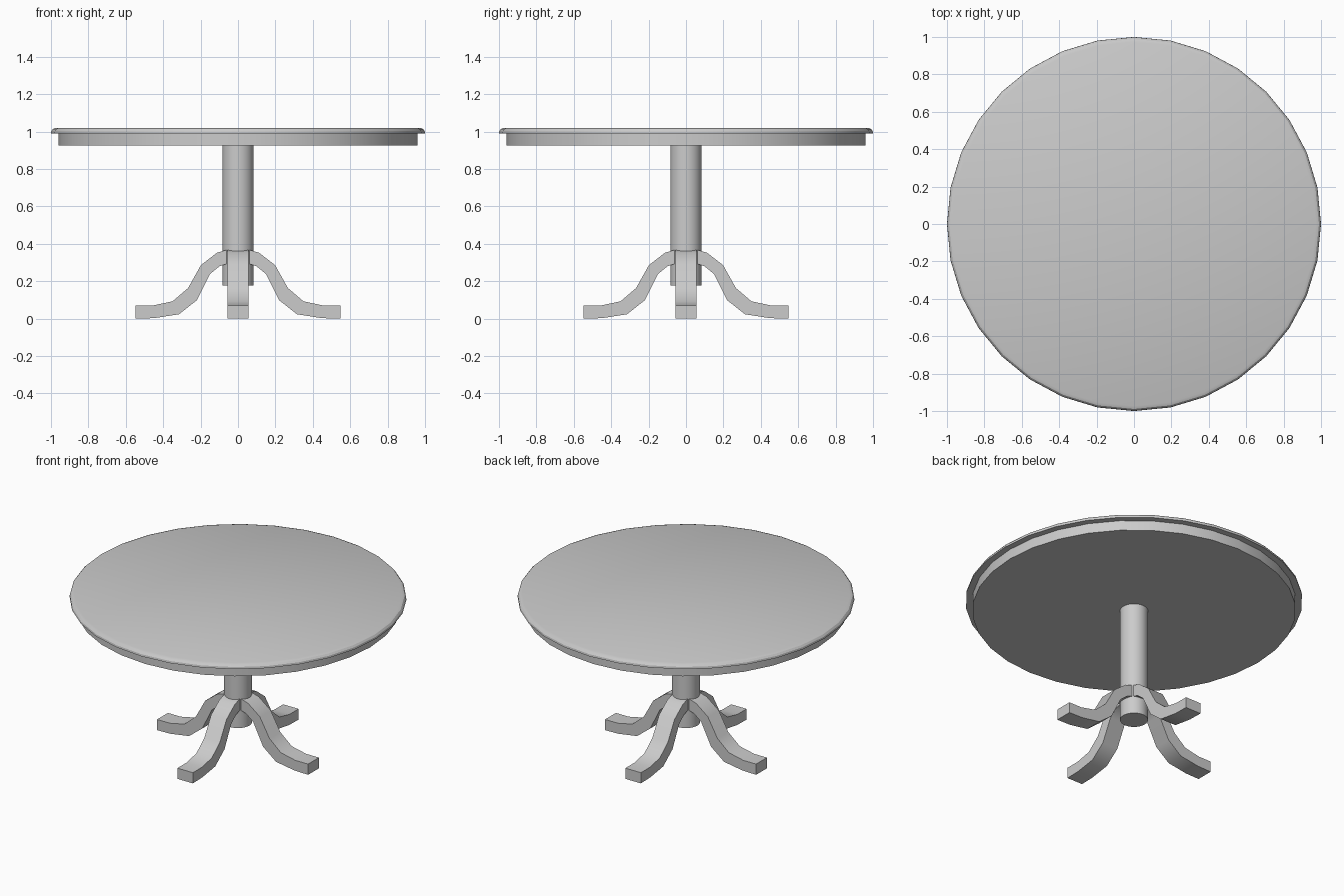
import bpy, bmesh
from math import cos, sin, pi, radians

if "Cube" in bpy.data.objects:
    bpy.data.objects.remove(bpy.data.objects["Cube"])


def finish(bm, name):
    bmesh.ops.recalc_face_normals(bm, faces=bm.faces)
    me = bpy.data.meshes.new(name)
    bm.to_mesh(me)
    bm.free()
    ob = bpy.data.objects.new(name, me)
    bpy.context.collection.objects.link(ob)
    bpy.ops.object.select_all(action='DESELECT')
    ob.select_set(True)
    bpy.context.view_layer.objects.active = ob
    bpy.ops.object.shade_smooth_by_angle(angle=radians(30))
    return ob


def lathe(name, profile, sides=32):
    """Closed turned solid from (radius, z) points, bottom to top."""
    bm = bmesh.new()
    rings = [[bm.verts.new((r * cos(2 * pi * i / sides), r * sin(2 * pi * i / sides), z))
              for i in range(sides)] for r, z in profile]
    for a, b in zip(rings, rings[1:]):
        for i in range(sides):
            j = (i + 1) % sides
            bm.faces.new((a[i], a[j], b[j], b[i]))
    bm.faces.new(rings[0])
    bm.faces.new(rings[-1])
    return finish(bm, name)


def leg(name, angle, half_width=0.056):
    """Curved leg: upper and lower (radius, z) outlines given width."""
    upper = [(0.05, 0.366), (0.065, 0.366), (0.112, 0.352), (0.198, 0.286), (0.267, 0.163),
             (0.35, 0.092), (0.455, 0.07), (0.547, 0.07)]
    lower = [(0.05, 0.292), (0.062, 0.292), (0.098, 0.28), (0.15, 0.238), (0.22, 0.098),
             (0.315, 0.023), (0.45, 0.002), (0.547, 0.0)]
    bm = bmesh.new()
    c, s = cos(angle), sin(angle)
    sections = [[bm.verts.new((r * c - w * s, r * s + w * c, z))
                 for (r, z), w in ((u, -half_width), (u, half_width),
                                   (l, half_width), (l, -half_width))]
                for u, l in zip(upper, lower)]
    for a, b in zip(sections, sections[1:]):
        for i in range(4):
            j = (i + 1) % 4
            bm.faces.new((a[i], a[j], b[j], b[i]))
    bm.faces.new(sections[0])
    bm.faces.new(sections[-1])
    return finish(bm, name)


# Tabletop with rounded rim
lathe("tabletop", [(0.96, 0.99), (1.0, 0.99), (0.998, 1.003), (0.989, 1.014), (0.973, 1.02)])
# Apron under the top
lathe("apron", [(0.96, 0.925), (0.96, 0.99)])
# Central column
lathe("column", [(0.083, 0.177), (0.083, 0.925)])
# Four splayed legs
for k, side in enumerate(("right", "back", "left", "front")):
    leg(side + "_leg", k * pi / 2)
